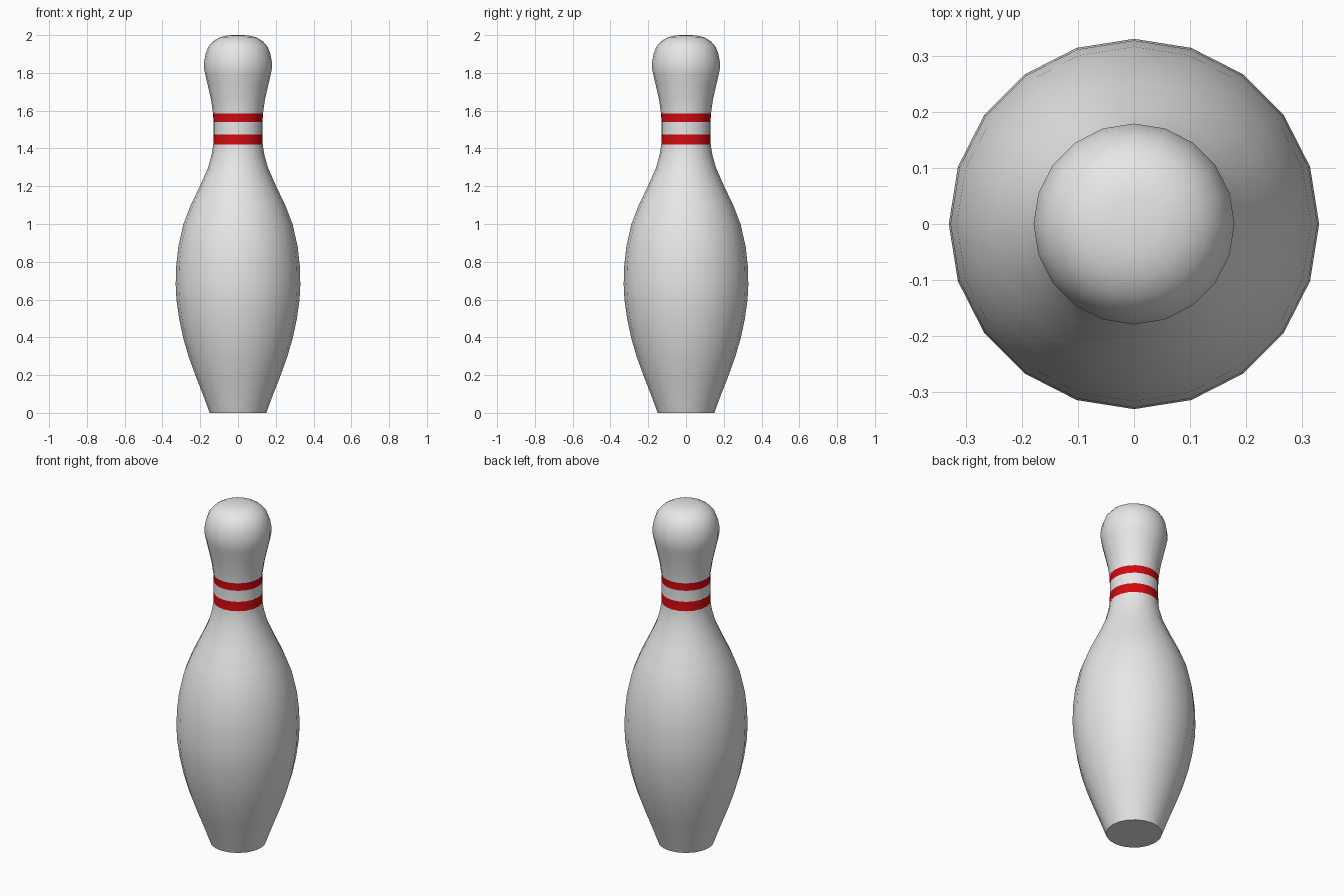
import bpy, bmesh, math

if "Cube" in bpy.data.objects:
    bpy.data.objects.remove(bpy.data.objects["Cube"])

SIDES = 20

# Silhouette: (radius, height) from base to crown
PROFILE = [
    (0.15, 0.0), (0.187, 0.1), (0.226, 0.2), (0.262, 0.3), (0.291, 0.4),
    (0.312, 0.5), (0.326, 0.6), (0.33, 0.68), (0.327, 0.78), (0.316, 0.88),
    (0.289, 1.0), (0.25, 1.1), (0.202, 1.2), (0.158, 1.3), (0.139, 1.37),
    (0.131, 1.42), (0.13, 1.475), (0.13, 1.54), (0.132, 1.585), (0.143, 1.66),
    (0.159, 1.73), (0.173, 1.79), (0.179, 1.82), (0.179, 1.86), (0.172, 1.9),
    (0.157, 1.938), (0.131, 1.968), (0.095, 1.989), (0.05, 1.999),
]


def material(name, rgb):
    m = bpy.data.materials.new(name)
    m.diffuse_color = (*rgb, 1)
    m.use_nodes = True
    m.node_tree.nodes["Principled BSDF"].inputs["Base Color"].default_value = m.diffuse_color
    return m


# Pin body: lathe the profile
bm = bmesh.new()
rings = []
for r, z in PROFILE:
    rings.append([bm.verts.new((r * math.cos(2 * math.pi * i / SIDES),
                                r * math.sin(2 * math.pi * i / SIDES), z))
                  for i in range(SIDES)])
for low, high in zip(rings, rings[1:]):
    for i in range(SIDES):
        j = (i + 1) % SIDES
        bm.faces.new((low[i], low[j], high[j], high[i]))
bm.faces.new(rings[0][::-1])
crown = bm.verts.new((0, 0, 2.0))
for i in range(SIDES):
    bm.faces.new((rings[-1][i], rings[-1][(i + 1) % SIDES], crown))

# Neck stripes: coloured by height
for f in bm.faces:
    z = f.calc_center_median().z
    f.material_index = int(1.42 < z < 1.475 or 1.54 < z < 1.585)

mesh = bpy.data.meshes.new("pin")
bm.to_mesh(mesh)
bm.free()
mesh.materials.append(material("white", (0.8, 0.8, 0.8)))
mesh.materials.append(material("red", (0.65, 0.003, 0.005)))
pin = bpy.data.objects.new("pin", mesh)
bpy.context.collection.objects.link(pin)
bpy.context.view_layer.objects.active = pin
pin.select_set(True)
bpy.ops.object.shade_smooth_by_angle(angle=math.radians(40))
